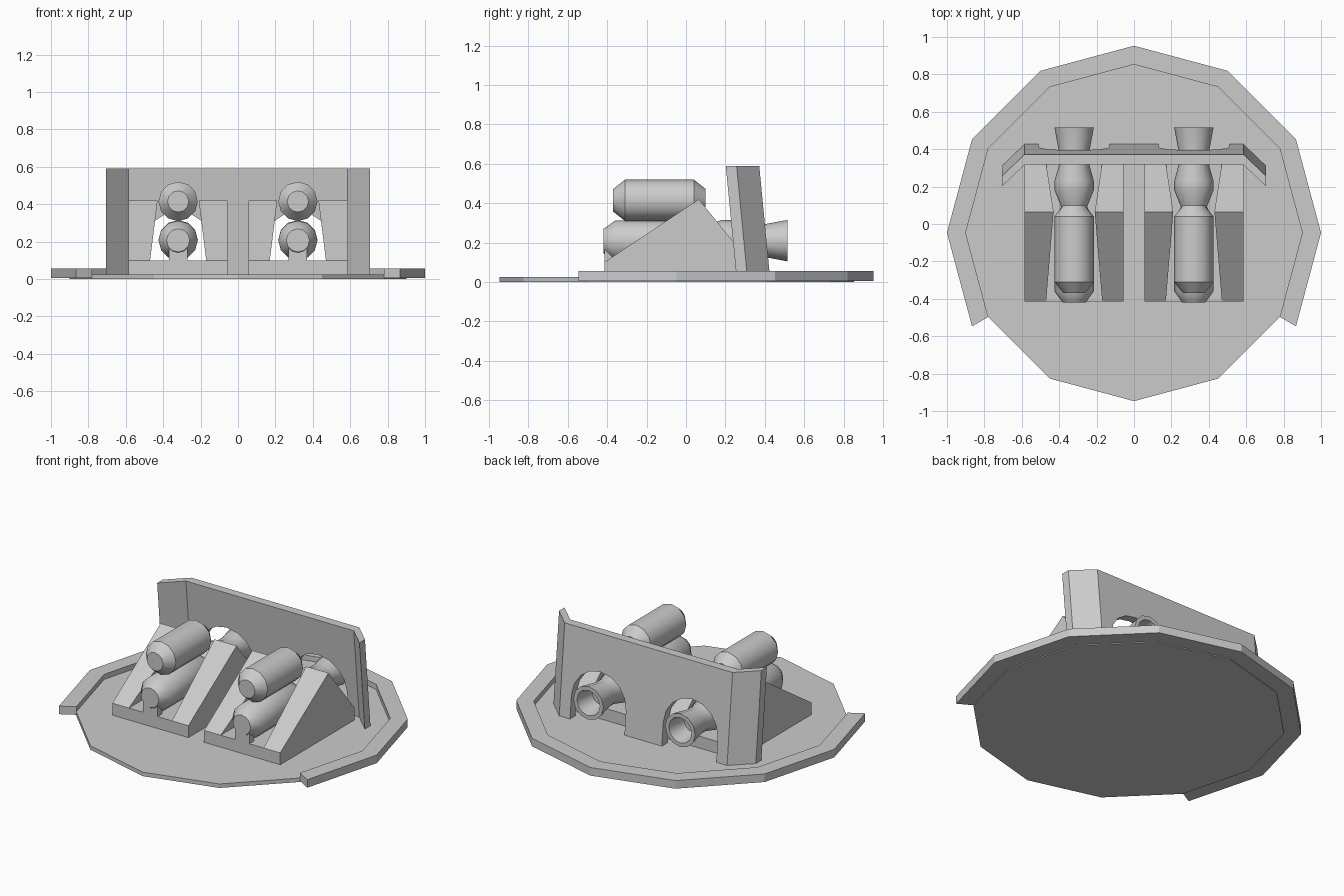
import bpy
import bmesh
from math import sin, cos, pi, radians

cube = bpy.data.objects.get("Cube")
if cube:
    bpy.data.objects.remove(cube)

grey = bpy.data.materials.new("plain grey")
grey.use_nodes = True
grey.diffuse_color = (0.6, 0.6, 0.6, 1)
grey.node_tree.nodes["Principled BSDF"].inputs["Base Color"].default_value = (0.6, 0.6, 0.6, 1)

CENTRE_Y = -0.047   # middle of the round platform
SIDES = 12
GUN_X = 0.32


def finish(bm, name, smooth=False):
    bmesh.ops.recalc_face_normals(bm, faces=bm.faces[:])
    mesh = bpy.data.meshes.new(name)
    bm.to_mesh(mesh)
    bm.free()
    mesh.materials.append(grey)
    obj = bpy.data.objects.new(name, mesh)
    bpy.context.collection.objects.link(obj)
    if smooth:
        bpy.ops.object.select_all(action='DESELECT')
        obj.select_set(True)
        bpy.context.view_layer.objects.active = obj
        bpy.ops.object.shade_smooth_by_angle(angle=radians(35))
    return obj


def loft(bm, rings, close=False):
    """Join point rings with quads; cap the ends, or close into a loop."""
    loops = [[bm.verts.new(p) for p in ring] for ring in rings]
    pairs = list(zip(loops, loops[1:]))
    if close:
        pairs.append((loops[-1], loops[0]))
    else:
        bm.faces.new(loops[0])
        bm.faces.new(loops[-1])
    for a, b in pairs:
        for i in range(len(a)):
            j = (i + 1) % len(a)
            bm.faces.new((a[i], a[j], b[j], b[i]))


def plan_point(radius, step, z):
    a = 2 * pi * step / SIDES
    return (radius * cos(a), CENTRE_Y + radius * sin(a), z)


# Round platform
bm = bmesh.new()
loft(bm, [[plan_point(0.9, i, z) for i in range(SIDES)] for z in (0, 0.025)])
finish(bm, "platform")

# Raised rim, open at the front
bm = bmesh.new()
section = [(0.9, 0.006), (1.0, 0.006), (1.0, 0.057), (0.9, 0.057)]
loft(bm, [[plan_point(r, i, z) for r, z in section] for i in range(-1, 8)])
finish(bm, "rim")


def prism(bm, profile, x_low, x_high):
    """Extrude a (y, z) profile between two x limits that may depend on z."""
    loft(bm, [[(x(z), y, z) for y, z in profile] for x in (x_low, x_high)])


def lathe(bm, profile, x, z, close=False):
    """Turn a (y, radius) profile about a front-to-back axis."""
    rings = [[(x + r * sin(2 * pi * i / SIDES), y, z + r * cos(2 * pi * i / SIDES))
              for i in range(SIDES)] for y, r in profile]
    loft(bm, rings, close)


def trough(z):
    """Half width of the slot between the two ramps."""
    return 0.15 - 0.04 * (z - 0.1) / 0.32


ramp = [(-0.415, 0.1), (0.065, 0.42), (0.325, 0.1)]
base = [(-0.415, 0.02), (-0.415, 0.1), (0.325, 0.1), (0.325, 0.02)]
filler = [(-0.415, 0.1), (-0.415, 0.2), (-0.37, 0.2), (-0.37, 0.1)]

for side, cx in (("left", GUN_X), ("right", -GUN_X)):
    # Cradle: base slab and two pointed cheeks
    bm = bmesh.new()
    prism(bm, base, lambda z: cx - 0.265, lambda z: cx + 0.265)
    prism(bm, ramp, lambda z: cx - 0.265, lambda z: cx - trough(z))
    prism(bm, ramp, lambda z: cx + trough(z), lambda z: cx + 0.265)
    prism(bm, filler, lambda z: cx - 0.05, lambda z: cx + 0.05)
    finish(bm, side + "_cradle")

    # Upper cylinder with chamfered ends
    bm = bmesh.new()
    lathe(bm, [(-0.37, 0.057), (-0.31, 0.105), (0.04, 0.105), (0.1, 0.057)], cx, 0.415)
    finish(bm, side + "_upper_cylinder", smooth=True)

    # Lower cylinder
    bm = bmesh.new()
    lathe(bm, [(-0.42, 0.062), (-0.36, 0.105), (0.03, 0.105), (0.09, 0.07)], cx, 0.207)
    finish(bm, side + "_lower_cylinder", smooth=True)

    # Flared hollow nozzle running through the shield
    bm = bmesh.new()
    lathe(bm, [(0.08, 0.065), (0.18, 0.105), (0.23, 0.105), (0.32, 0.08), (0.38, 0.08),
               (0.515, 0.105), (0.515, 0.08), (0.39, 0.06)], cx, 0.21)
    finish(bm, side + "_nozzle", smooth=True)


# Leaning shield with two arches and angled wings
LOW, HIGH, BEND, TIP = 0.02, 0.59, 0.585, 0.705


def shield_point(x, z):
    sweep = max(0, abs(x) - BEND) / (TIP - BEND) * 0.115
    return (x, 0.372 - sweep - 0.055 * (z - LOW) / (HIGH - LOW), z)


def arch(cx):
    curve = [(cx - 0.19 * cos(pi * i / 8), 0.17 + 0.19 * sin(pi * i / 8)) for i in range(9)]
    return [(cx - 0.19, LOW)] + curve + [(cx + 0.19, LOW)]


bm = bmesh.new()
outline = [(-BEND, LOW)] + arch(-GUN_X) + arch(GUN_X) + [(BEND, LOW), (BEND, HIGH), (-BEND, HIGH)]
panel = [bm.verts.new(shield_point(x, z)) for x, z in outline]
bm.faces.new(panel)
for tip_x, low, high in ((TIP, panel[-3], panel[-2]), (-TIP, panel[0], panel[-1])):
    tip = [bm.verts.new(shield_point(tip_x, z)) for z in (LOW, HIGH)]
    bm.faces.new((low, tip[0], tip[1], high) if tip_x > 0 else (low, high, tip[1], tip[0]))
# Thicken towards the back
front = bm.faces[:]
back = bmesh.ops.extrude_face_region(bm, geom=front, use_keep_orig=True)
bmesh.ops.translate(bm, vec=(0, 0.055, 0),
                    verts=[g for g in back["geom"] if isinstance(g, bmesh.types.BMVert)])
finish(bm, "shield")
